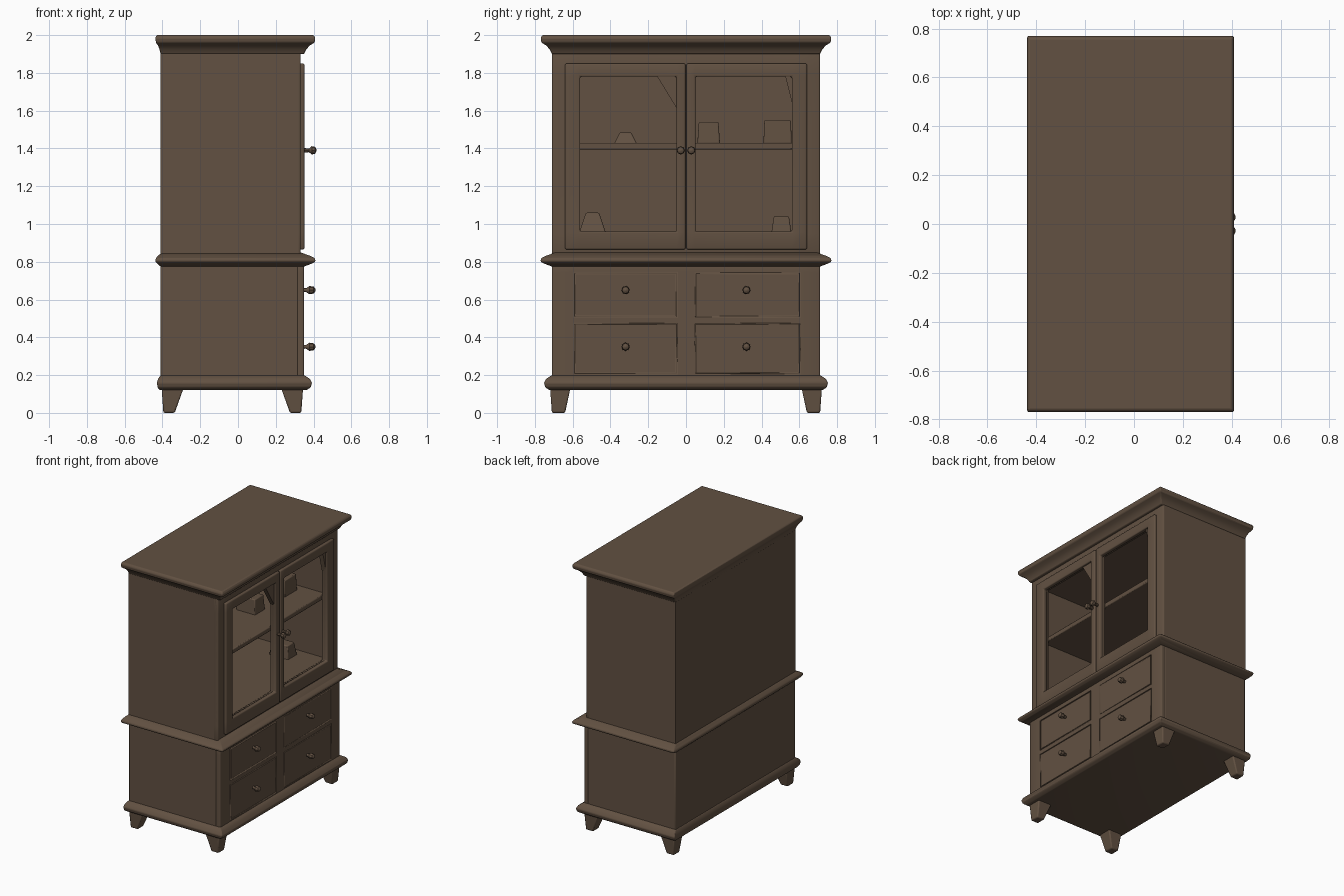
import bpy, bmesh, math

if "Cube" in bpy.data.objects:
    bpy.data.objects.remove(bpy.data.objects["Cube"])

wood = bpy.data.materials.new("brown wood")
wood.diffuse_color = (0.122, 0.082, 0.054, 1)
wood.use_nodes = True
wood.node_tree.nodes["Principled BSDF"].inputs["Base Color"].default_value = wood.diffuse_color


def finish(name, bm, bevel=0.0, solid=0.0):
    """Turn a bmesh into a smooth-shaded wooden object."""
    if not solid:
        bmesh.ops.recalc_face_normals(bm, faces=bm.faces)
    me = bpy.data.meshes.new(name)
    bm.to_mesh(me)
    bm.free()
    ob = bpy.data.objects.new(name, me)
    bpy.context.collection.objects.link(ob)
    me.materials.append(wood)
    if solid:
        m = ob.modifiers.new("thickness", 'SOLIDIFY')
        m.thickness, m.offset = solid, -1
    if bevel:
        m = ob.modifiers.new("soft edges", 'BEVEL')
        m.width, m.segments, m.limit_method = bevel, 2, 'ANGLE'
    bpy.ops.object.select_all(action='DESELECT')
    ob.select_set(True)
    bpy.context.view_layer.objects.active = ob
    bpy.ops.object.shade_smooth_by_angle(angle=math.radians(40))
    return ob


def loft(name, rects, bevel=0.0):
    """Stack of rectangles (x0, x1, y0, y1, z), joined and capped."""
    bm = bmesh.new()
    rings = [[bm.verts.new(p) for p in
              ((x0, y0, z), (x1, y0, z), (x1, y1, z), (x0, y1, z))]
             for x0, x1, y0, y1, z in rects]
    for a, b in zip(rings, rings[1:]):
        for i in range(4):
            j = (i + 1) % 4
            bm.faces.new((a[i], a[j], b[j], b[i]))
    bm.faces.new(rings[0])
    bm.faces.new(rings[-1])
    return finish(name, bm, bevel)


def box(name, x0, x1, y0, y1, z0, z1, bevel=0.0):
    return loft(name, [(x0, x1, y0, y1, z0), (x0, x1, y0, y1, z1)], bevel)


def moulding(name, profile):
    """Moulding round the cabinet: profile of (z, overhang), shallower at the back."""
    return loft(name, [(-0.41 - 0.45 * o, 0.35 + o, -0.71 - o, 0.71 + o, z)
                       for z, o in profile], 0.006)


def fascia(name, x, ys, zs, thick, recess=0.0, bevel=0.008):
    """Front board on a grid; odd cells become openings or recessed panels."""
    bm = bmesh.new()
    v = [[bm.verts.new((x, y, z)) for z in zs] for y in ys]
    cells = []
    for i in range(len(ys) - 1):
        for j in range(len(zs) - 1):
            f = bm.faces.new((v[i][j], v[i + 1][j], v[i + 1][j + 1], v[i][j + 1]))
            if i % 2 and j % 2:
                cells.append(f)
    if recess:
        bmesh.ops.inset_individual(bm, faces=cells, thickness=0.035, depth=-recess)
    else:
        bmesh.ops.delete(bm, geom=cells, context='FACES')
    return finish(name, bm, bevel, thick)


def knob(name, x, y, z, length):
    """Turned pull pointing out of the front."""
    bm = bmesh.new()
    rings = []
    for t, r in ((0, 0.012), (0.45, 0.010), (0.65, 0.022), (0.9, 0.018), (1, 0.006)):
        rings.append([bm.verts.new((x + t * length, y + r * math.cos(a * math.pi / 4),
                                    z + r * math.sin(a * math.pi / 4))) for a in range(8)])
    for a, b in zip(rings, rings[1:]):
        for i in range(8):
            bm.faces.new((a[i], a[(i + 1) % 8], b[(i + 1) % 8], b[i]))
    bm.faces.new(rings[-1])
    return finish(name, bm)


# Lower chest with four recessed drawers
box("lower_chest", -0.41, 0.32, -0.71, 0.71, 0.15, 0.81, 0.008)
fascia("drawer_front", 0.35, (-0.71, -0.59, -0.05, 0.05, 0.60, 0.71),
       (0.15, 0.21, 0.47, 0.51, 0.74, 0.80), 0.04, recess=0.025)

# Upper display case, hollow
box("case_back", -0.41, -0.36, -0.71, 0.71, 0.81, 1.96)
for side, s in (("left", -1), ("right", 1)):
    box(f"case_{side}_side", -0.41, 0.325, *sorted((s * 0.62, s * 0.71)), 0.81, 1.96, 0.006)
box("case_floor", -0.37, 0.31, -0.63, 0.63, 0.81, 0.945)
box("case_ceiling", -0.37, 0.31, -0.63, 0.63, 1.82, 1.96)
box("shelf", -0.37, 0.29, -0.63, 0.63, 1.395, 1.43, 0.006)
fascia("case_face_frame", 0.332, (-0.71, -0.57, -0.04, 0.04, 0.57, 0.71),
       (0.82, 0.95, 1.79, 1.95), 0.04)

# Pair of open doors frames, slightly proud of the face frame
fascia("left_door", 0.352, (-0.64, -0.56, -0.05, -0.003), (0.865, 0.96, 1.78, 1.85), 0.035)
fascia("right_door", 0.352, (0.003, 0.05, 0.56, 0.64), (0.865, 0.96, 1.78, 1.85), 0.035)

# Corner brackets at the top of the door openings
for name, y, w, h in (("left_door_bracket", -0.045, -0.11, 0.18),
                      ("right_door_bracket", 0.565, -0.04, 0.16)):
    bm = bmesh.new()
    tri = bm.faces.new([bm.verts.new((0.30, *p)) for p in
                        ((y, 1.785), (y + w, 1.785), (y, 1.785 - h))])
    ext = bmesh.ops.extrude_face_region(bm, geom=[tri])["geom"]
    bmesh.ops.translate(bm, vec=(0.035, 0, 0),
                        verts=[g for g in ext if isinstance(g, bmesh.types.BMVert)])
    finish(name, bm)

# Mouldings: cornice, waist and plinth
moulding("cornice", ((1.90, 0.0), (1.925, 0.012), (1.945, 0.03), (1.96, 0.055),
                     (1.985, 0.06), (2.0, 0.05)))
moulding("waist_moulding", ((0.775, 0.0), (0.79, 0.04), (0.80, 0.06),
                            (0.818, 0.058), (0.832, 0.03), (0.85, -0.02)))
moulding("plinth", ((0.12, 0.012), (0.135, 0.035), (0.16, 0.042),
                    (0.18, 0.03), (0.20, 0.0)))

# Tapered corner feet
for sx, fx in ((-1, "back"), (1, "front")):
    for sy, fy in ((-1, "left"), (1, "right")):
        xo = 0.345 if sx > 0 else 0.405
        xs_top = sorted((sx * xo, sx * (xo - 0.12)))
        xs_bot = sorted((sx * (xo - 0.01), sx * (xo - 0.07)))
        loft(f"{fx}_{fy}_foot",
             [(*xs_bot, *sorted((sy * 0.71, sy * 0.64)), 0.0),
              (*xs_top, *sorted((sy * 0.72, sy * 0.61)), 0.14)], 0.008)

# Pulls on drawers and doors
for y in (-0.32, 0.32):
    for z in (0.35, 0.65):
        knob("drawer_pull", 0.32, y, z, 0.09)
for y in (-0.028, 0.028):
    knob("door_pull", 0.345, y, 1.39, 0.07)

# Crockery and boxes on the shelf and floor: y range, base, height, taper
for y0, y1, z, h, t in ((-0.38, -0.26, 1.425, 0.06, 0.03), (0.06, 0.18, 1.425, 0.115, 0.008),
                        (0.41, 0.56, 1.425, 0.125, 0.005), (0.45, 0.56, 0.94, 0.10, 0.015),
                        (-0.57, -0.42, 0.94, 0.12, 0.04)):
    loft("stored_item", [(-0.06, 0.10, y0, y1, z),
                         (-0.06 + t, 0.10 - t, y0 + t, y1 - t, z + h)], 0.006)
